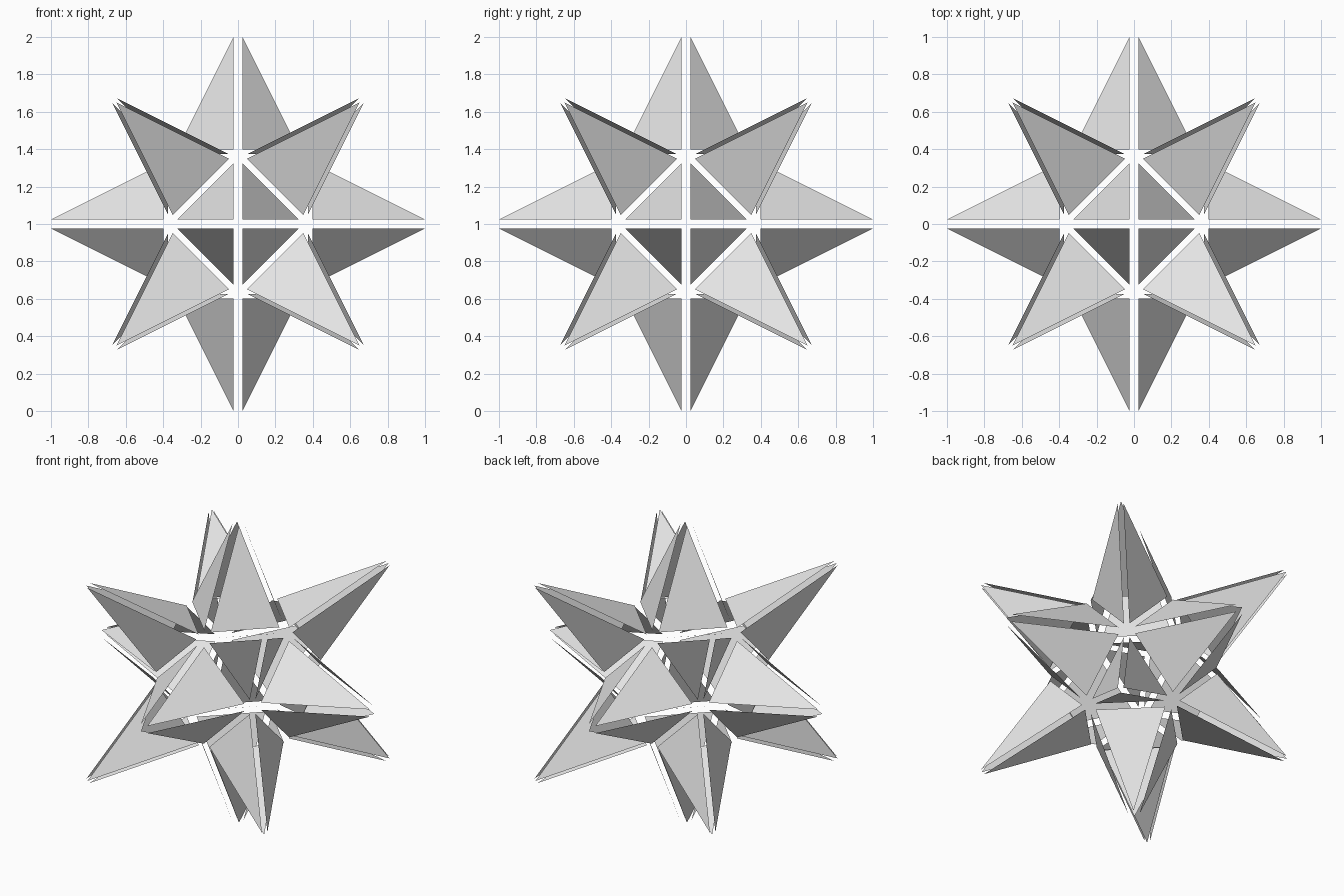
import bpy
from itertools import product
from mathutils import Vector

if "Cube" in bpy.data.objects:
    bpy.data.objects.remove(bpy.data.objects["Cube"], do_unlink=True)

A = 0.3012            # half-width of the core the spikes stand on
SPREAD = 0.16         # how far each panel is pushed out
CENTRE = Vector((0, 0, 1))

grey = bpy.data.materials.new("light_grey")
grey.use_nodes = True
grey.diffuse_color = (0.8, 0.8, 0.8, 1)
grey.node_tree.nodes["Principled BSDF"].inputs["Base Color"].default_value = (0.8, 0.8, 0.8, 1)


def spike(name, tip, base):
    """Hollow spike of loose triangular panels, each moved out from the centre."""
    verts, faces = [], []
    middle = sum(base, Vector()) / len(base)
    for p, q in zip(base, base[1:] + base[:1]):
        tri = [tip, p, q]
        # keep the outer side facing away from the spike's axis
        if (p - tip).cross(q - tip).dot(p + q - 2 * middle) < 0:
            tri = [tip, q, p]
        push = Vector([(min(c) + max(c)) / 2 for c in zip(*tri)]) * SPREAD
        faces.append(tuple(range(len(verts), len(verts) + 3)))
        verts += [v + push for v in tri]
    mesh = bpy.data.meshes.new(name)
    mesh.from_pydata(verts, [], faces)
    mesh.materials.append(grey)
    obj = bpy.data.objects.new(name, mesh)
    obj.location = CENTRE
    bpy.context.collection.objects.link(obj)


# Six four-sided spikes along the axes
axis_names = (("left", "right"), ("back", "front"), ("top", "bottom"))
for axis, names in enumerate(axis_names):
    for sign, name in zip((1, -1), names):
        out, u, v = Vector(), Vector(), Vector()
        out[axis] = sign * A
        u[(axis + 1) % 3] = A
        v[(axis + 2) % 3] = A
        spike(name + "_spike", out * 3, [out + u, out + v, out - u, out - v])

# Eight three-sided spikes at the corners
for sx, sy, sz in product((1, -1), repeat=3):
    corner = Vector((sx, sy, sz)) * A
    base = []
    for axis in range(3):
        point = corner.copy()
        point[axis] = 0
        base.append(point)
    name = "_".join(("upper" if sz > 0 else "lower",
                     "back" if sy > 0 else "front",
                     "left" if sx > 0 else "right", "corner_spike"))
    spike(name, corner * 2, base)
